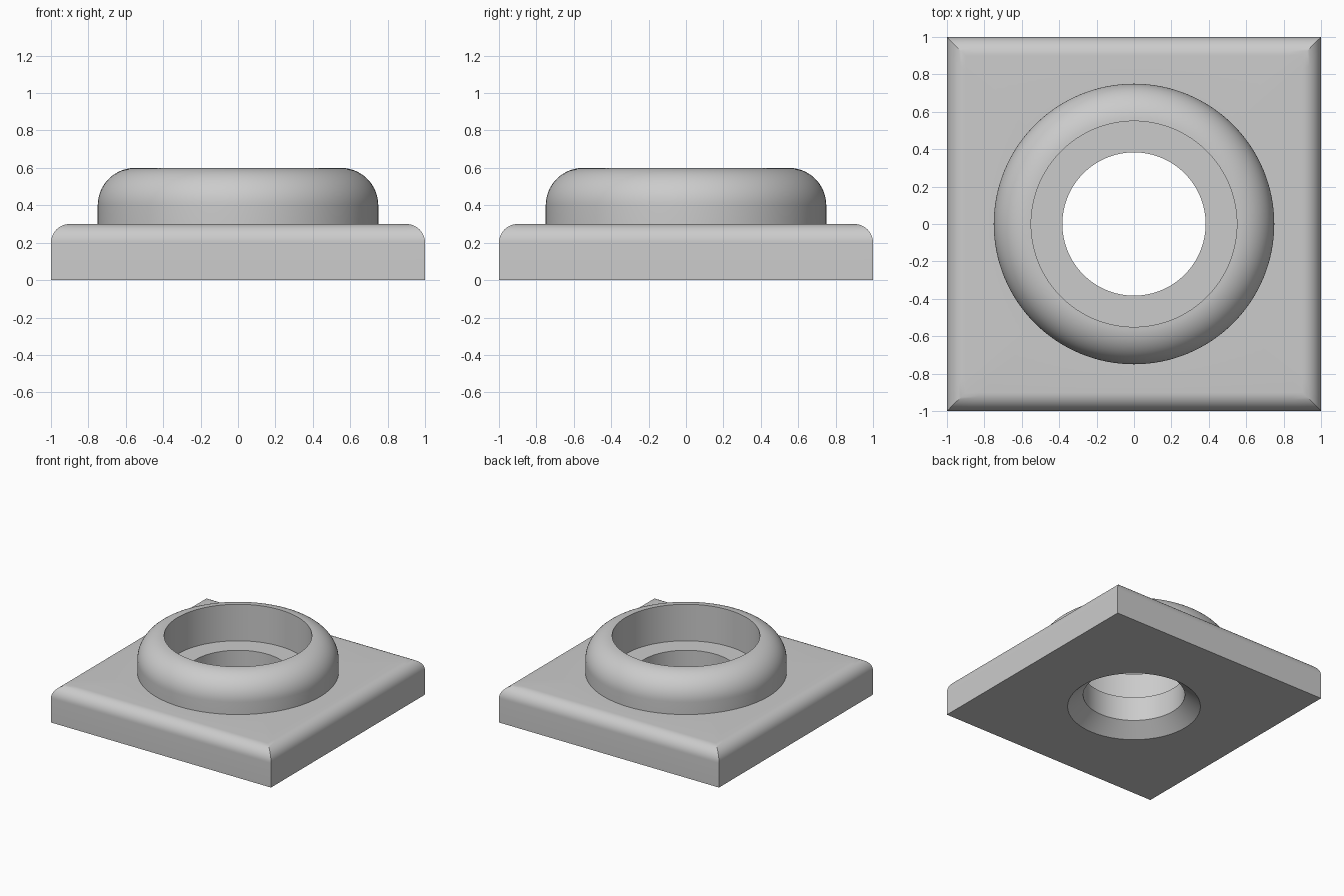
import bpy
import bmesh
from math import sin, cos, pi, radians

SIDES = 128  # multiple of eight, so the square sections get exact corners

if "Cube" in bpy.data.objects:
    bpy.data.objects.remove(bpy.data.objects["Cube"], do_unlink=True)

grey = bpy.data.materials.new("plain grey")
grey.use_nodes = True
colour = (0.6, 0.6, 0.6, 1)
grey.diffuse_color = colour
grey.node_tree.nodes["Principled BSDF"].inputs["Base Color"].default_value = colour


def rounding(shape, size, z, radius, steps=12):
    """Quarter-round sections from the side wall up to the top."""
    return [(shape, size - radius + radius * cos(pi / 2 * i / steps),
             z - radius + radius * sin(pi / 2 * i / steps)) for i in range(steps + 1)]


def section_point(shape, size, z, angle):
    c, s = cos(angle), sin(angle)
    r = size / max(abs(c), abs(s)) if shape == "square" else size
    return (r * c, r * s, z)


def sweep(name, sections):
    """Skin a run of round or square sections about the z axis."""
    bm = bmesh.new()
    loops = [[bm.verts.new(section_point(*sec, 2 * pi * i / SIDES)) for i in range(SIDES)]
             for sec in sections]
    for low, high in zip(loops, loops[1:]):
        for i in range(SIDES):
            j = (i + 1) % SIDES
            bm.faces.new((low[i], low[j], high[j], high[i]))
    mesh = bpy.data.meshes.new(name)
    bm.to_mesh(mesh)
    bm.free()
    mesh.materials.append(grey)
    obj = bpy.data.objects.new(name, mesh)
    bpy.context.collection.objects.link(obj)
    bpy.ops.object.select_all(action="DESELECT")
    obj.select_set(True)
    bpy.context.view_layer.objects.active = obj
    bpy.ops.object.shade_smooth_by_angle(angle=radians(25))
    return obj


# Square base: inner ledge, through hole, countersink, walls, rounded top edges
sweep("base_plate",
      [("round", 0.55, 0.3), ("round", 0.383, 0.3), ("round", 0.383, 0.1),
       ("round", 0.5, 0), ("square", 1, 0)]
      + rounding("square", 1, 0.3, 0.1)
      + [("round", 0.75, 0.3)])

# Raised ring: straight foot, rounded shoulder, straight bore
sweep("raised_collar",
      [("round", 0.75, 0.3)]
      + rounding("round", 0.75, 0.6, 0.2, 16)
      + [("round", 0.55, 0.3)])
